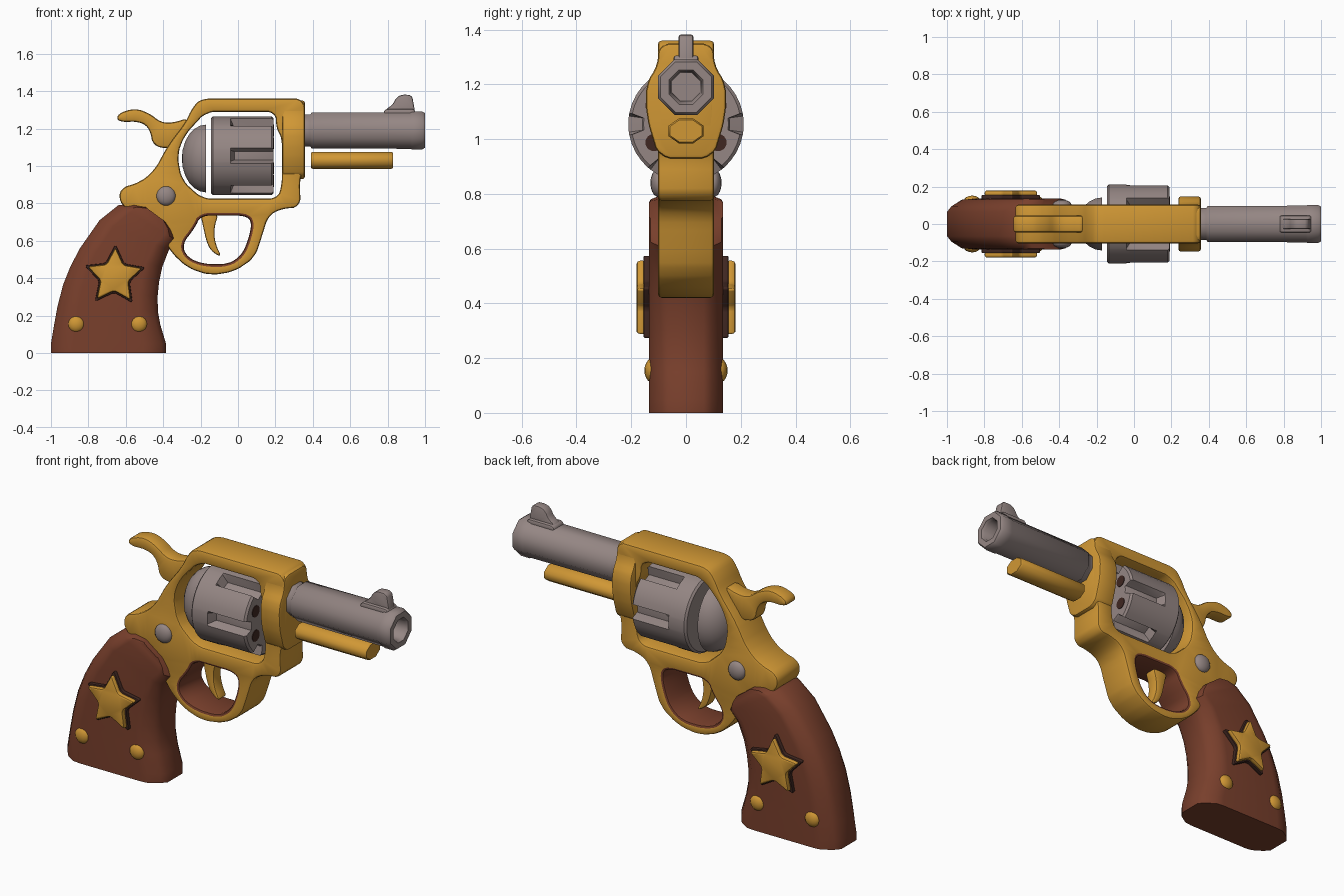
import bpy, bmesh, math
from mathutils import Vector

if "Cube" in bpy.data.objects:
    bpy.data.objects.remove(bpy.data.objects["Cube"], do_unlink=True)


def material(name, rgb):
    m = bpy.data.materials.new(name)
    m.use_nodes = True
    m.diffuse_color = (*rgb, 1)
    bsdf = m.node_tree.nodes["Principled BSDF"]
    bsdf.inputs["Base Color"].default_value = (*rgb, 1)
    bsdf.inputs["Roughness"].default_value = 0.6
    return m


GOLD = material("golden yellow", (0.63, 0.31, 0.035))
WOOD = material("red brown wood", (0.19, 0.05, 0.025))
STEEL = material("warm grey steel", (0.30, 0.24, 0.23))
DARK = material("dark brown", (0.05, 0.02, 0.015))


def finish(bm, name, mats, angle=40):
    bmesh.ops.recalc_face_normals(bm, faces=bm.faces)
    mesh = bpy.data.meshes.new(name)
    bm.to_mesh(mesh)
    bm.free()
    ob = bpy.data.objects.new(name, mesh)
    bpy.context.collection.objects.link(ob)
    for m in mats:
        mesh.materials.append(m)
    bpy.ops.object.select_all(action="DESELECT")
    ob.select_set(True)
    bpy.context.view_layer.objects.active = ob
    bpy.ops.object.shade_smooth_by_angle(angle=math.radians(angle))
    return ob


def bridge(bm, a, b, index=0):
    n = len(a)
    for i in range(n):
        j = (i + 1) % n
        bm.faces.new((a[i], a[j], b[j], b[i])).material_index = index


def loft(name, rings, mat, angle=40):
    bm = bmesh.new()
    vs = [[bm.verts.new(p) for p in ring] for ring in rings]
    for a, b in zip(vs, vs[1:]):
        bridge(bm, a, b)
    bm.faces.new(vs[0])
    bm.faces.new(vs[-1])
    return finish(bm, name, [mat], angle)


def lathe(name, profile, z, sides, mat, y=0, wide=1, angle=40):
    """Turn (x, radius) pairs round an axis along x."""
    turns = [math.tau * (i + 0.5) / sides for i in range(sides)]
    rings = [[(x, y + wide * r * math.cos(t), z + r * math.sin(t)) for t in turns]
             for x, r in profile]
    return loft(name, rings, mat, angle)


def rounded(points, r):
    """Cut the corners of a closed outline twice, by at most r."""
    pts = [Vector(p) for p in points]
    for step in (r, r / 3):
        out = []
        for i, p in enumerate(pts):
            q = pts[(i + 1) % len(pts)]
            d = (q - p) * min(0.25, step / max((q - p).length, 1e-6))
            out += [p + d, q - d]
        pts = out
    return pts


def inset(pts, d):
    out = []
    for i, p in enumerate(pts):
        e1 = (p - pts[i - 1]).normalized()
        e2 = (pts[(i + 1) % len(pts)] - p).normalized()
        n1, n2 = Vector((-e1.y, e1.x)), Vector((-e2.y, e2.x))
        out.append(p + (n1 + n2) * (d / max(1 + n1.dot(n2), 0.4)))
    return out


def plate(name, outlines, half, bevel, mats, centre=0, axis="y", r=0.03):
    """Thick plate with soft edges; the outlines after the first are holes."""
    bm = bmesh.new()
    caps = ([], [])
    steps = [(-half, bevel), (-half + 0.3 * bevel, 0.3 * bevel), (-half + bevel, 0)]
    steps += [(-w, d) for w, d in reversed(steps)]
    for k, outline in enumerate(outlines):
        pts = rounded(outline, r)
        area = sum(pts[i - 1].cross(p) for i, p in enumerate(pts))
        if (area > 0) != (k == 0):
            pts.reverse()
        rings = []
        for w, d in steps:
            w += centre
            rings.append([bm.verts.new((p.x, w, p.y) if axis == "y" else (w, p.x, p.y))
                          for p in inset(pts, d)])
        for a, b in zip(rings, rings[1:]):
            bridge(bm, a, b, min(len(mats) - 1, k // 2))
        for cap, ring in zip(caps, (rings[0], rings[-1])):
            cap += [bm.edges.get((ring[i - 1], v)) for i, v in enumerate(ring)]
    for cap in caps:
        bmesh.ops.triangle_fill(bm, use_beauty=True, edges=cap,
                                normal=(0, 1, 0) if axis == "y" else (1, 0, 0))
    return finish(bm, name, mats)


def button(name, x, y, z, radius, depth, mat):
    bpy.ops.mesh.primitive_uv_sphere_add(segments=16, ring_count=10, location=(x, y, z))
    ob = bpy.context.object
    ob.name = name
    ob.scale = (radius, depth, radius)
    ob.data.materials.append(mat)
    bpy.ops.object.shade_smooth()


# Frame with the cylinder window and the trigger guard opening
body = [(-.2, 1.36), (.355, 1.36), (.36, 1.08), (.35, .97), (.33, .93), (.335, .78),
        (.225, .77), (.16, .73), (.13, .63), (.09, .51), (-.02, .435), (-.15, .415),
        (-.27, .455), (-.36, .54), (-.4, .62), (-.48, .71), (-.63, .79), (-.635, .88),
        (-.52, .915), (-.445, .98), (-.375, 1.11), (-.28, 1.235), (-.245, 1.31)]
window = [(.2, 1.29), (.205, 1.2), (.235, 1.15), (.235, .9), (.21, .825), (-.19, .825),
          (-.3, .925), (-.325, 1.06), (-.285, 1.165), (-.17, 1.29)]
opening = [(-.23, .67), (-.3, .58), (-.27, .51), (-.18, .475), (-.05, .475), (.02, .525),
           (.055, .605), (.075, .7), (.04, .735), (-.2, .735)]
plate("frame", [body, window, opening], .103, .014, [GOLD, WOOD])

# Wider collar at the front of the frame
side = [(.1, 1.35), (.103, 1.27), (.148, 1.2), (.145, 1.08), (.1, .93)]
plate("frame_collar", [side + [(-y, z) for y, z in reversed(side)]],
      .06, .012, [GOLD], centre=.297, axis="x")

# Hammer and trigger
plate("hammer", [[(-.36, 1.09), (-.455, 1.107), (-.47, 1.195), (-.52, 1.238),
                  (-.645, 1.235), (-.645, 1.28), (-.55, 1.31), (-.47, 1.28),
                  (-.415, 1.235), (-.35, 1.23), (-.26, 1.26), (-.29, 1.17)]],
      .045, .014, [GOLD])
plate("trigger", [[(-.205, .76), (-.185, .67), (-.17, .6), (-.145, .545), (-.085, .51),
                   (-.12, .58), (-.13, .66), (-.1, .76)]], .035, .01, [GOLD])

# Grip, lofted between its back edge and its front edge
stations = [(-1, 0, -.385, 0), (-1, .05, -.385, .05), (-.985, .14, -.415, .15),
            (-.965, .25, -.428, .22), (-.935, .365, -.43, .3), (-.895, .465, -.422, .38),
            (-.845, .56, -.405, .46), (-.74, .71, -.37, .55), (-.64, .79, -.325, .6),
            (-.57, .8, -.345, .645), (-.5, .785, -.385, .70)]
quarter = [(0, .065), (.04, .095), (.13, .13), (.2, .135)]
top = quarter + [(1 - u, y) for u, y in reversed(quarter)]
section = top + [(u, -y) for u, y in reversed(top)]
loft("grip", [[(bx + (fx - bx) * u, y, bz + (fz - bz) * u) for u, y in section]
              for bx, bz, fx, fz in stations], WOOD)

# Stars, studs and screws on both sides
def star(radius):
    pts = []
    for i in range(10):
        t = math.pi * (i / 5 + 0.49)
        d = radius * (0.5 if i % 2 else 1)
        pts.append((-.66 + d * math.cos(t), .41 + d * math.sin(t)))
    return pts


for s, tag in ((-1, "right"), (1, "left")):
    plate("star_backing_" + tag, [star(.172)], .0125, .004, [DARK], centre=s * .1425, r=.01)
    plate("star_" + tag, [star(.155)], .0175, .012, [GOLD], centre=s * .1625, r=.01)
    button("rear_stud_" + tag, -.865, s * .122, .155, .045, .03, GOLD)
    button("front_stud_" + tag, -.53, s * .122, .155, .045, .03, GOLD)
    button("frame_screw_" + tag, -.385, s * .1, .84, .052, .03, STEEL)

# Cylinder with six flutes open to the front
def fluted(x, r, depth):
    ring = []
    for k in range(6):
        for a in (-30, -20, -11, -8, 0, 8, 11, 20):
            t = math.radians(60 * k + a)
            d = r - (depth if abs(a) < 10 else 0)
            ring.append((x, d * math.cos(t), 1.055 + d * math.sin(t)))
    return ring


loft("cylinder", [fluted(-.145, .2, 0), fluted(-.135, .211, 0), fluted(-.04, .211, 0),
                  fluted(-.02, .211, .05), fluted(.18, .211, .05), fluted(.19, .2, .045)], STEEL)
for k in range(6):
    t = math.radians(60 * k + 30)
    lathe("chamber_%d" % (k + 1), [(.187, .032), (.193, .032)],
          1.055 + .135 * math.sin(t), 12, DARK, y=.135 * math.cos(t))

# Domed recoil shield behind the cylinder
dome = [(-.17 - .13 * math.sin(a), .183 * math.cos(a))
        for a in (math.radians(d) for d in (0, 15, 30, 45, 60, 75, 87))]
lathe("recoil_shield", dome, 1.04, 24, STEEL, wide=.78)

# Barrel with a hollow bore, front sight and ejector rod
lathe("barrel", [(.35, .092), (.385, .092), (.395, .104), (.92, .106), (.93, .11), (.985, .11),
                 (1, .1), (1, .068), (.985, .06), (.88, .055)], 1.19, 8, STEEL, angle=50)
plate("front_sight", [[(.78, 1.27), (.79, 1.305), (.825, 1.325), (.845, 1.365), (.875, 1.382),
                       (.93, 1.38), (.945, 1.3), (.945, 1.27)]], .027, .008, [STEEL], r=.012)
plate("sight_base", [[(.775, 1.27), (.785, 1.305), (.945, 1.305), (.95, 1.27)]],
      .045, .008, [STEEL], r=.01)
lathe("ejector_rod", [(.39, .044), (.4, .049), (.82, .049), (.83, .044)],
      1.03, 8, GOLD, wide=1.42, angle=50)
